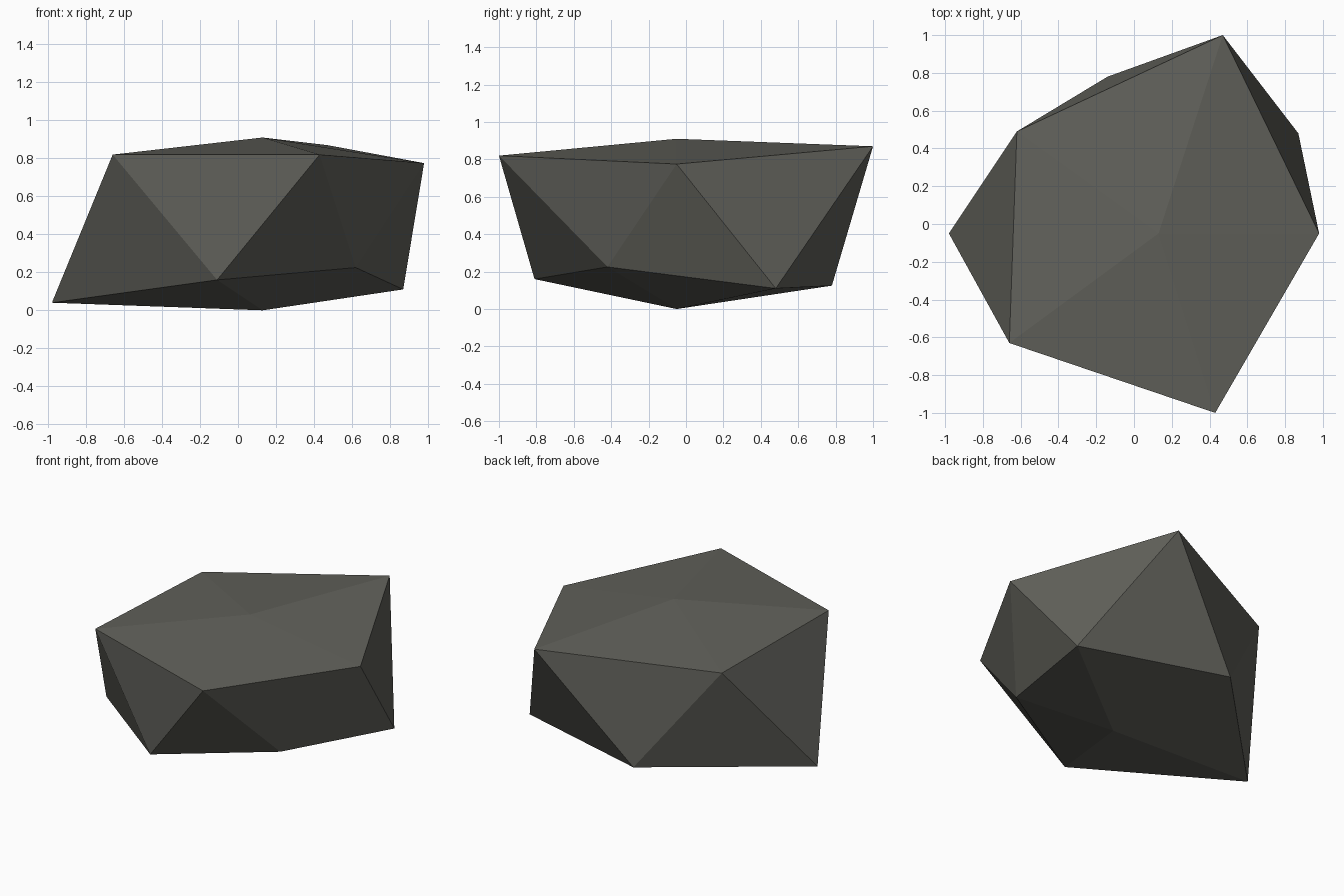
import bpy, bmesh

if "Cube" in bpy.data.objects:
    bpy.data.objects.remove(bpy.data.objects["Cube"])

# Stone: an irregular twenty-sided rock (two poles and two staggered rings of five)
top = (0.13, -0.05, 0.91)
base = (0.13, -0.05, 0.0)
upper = [(0.98, -0.05, 0.775), (0.47, 1.0, 0.87), (-0.62, 0.49, 0.80),
         (-0.66, -0.63, 0.82), (0.43, -1.0, 0.82)]
lower = [(0.87, 0.48, 0.11), (-0.14, 0.78, 0.125), (-0.98, -0.05, 0.04),
         (-0.11, -0.81, 0.16), (0.62, -0.42, 0.225)]

bm = bmesh.new()
t, b = bm.verts.new(top), bm.verts.new(base)
up = [bm.verts.new(p) for p in upper]
lo = [bm.verts.new(p) for p in lower]
for i in range(5):
    j = (i + 1) % 5
    bm.faces.new((t, up[i], up[j]))        # cap
    bm.faces.new((up[i], lo[i], up[j]))    # sides
    bm.faces.new((up[j], lo[i], lo[j]))
    bm.faces.new((b, lo[j], lo[i]))        # underside
bmesh.ops.recalc_face_normals(bm, faces=bm.faces)

mesh = bpy.data.meshes.new("stone")
bm.to_mesh(mesh)
bm.free()

# Dark grey stone colour
mat = bpy.data.materials.new("dark warm grey")
mat.diffuse_color = (0.12, 0.12, 0.104, 1)
mat.use_nodes = True
mat.node_tree.nodes["Principled BSDF"].inputs["Base Color"].default_value = mat.diffuse_color
mesh.materials.append(mat)
bpy.context.collection.objects.link(bpy.data.objects.new("stone", mesh))
